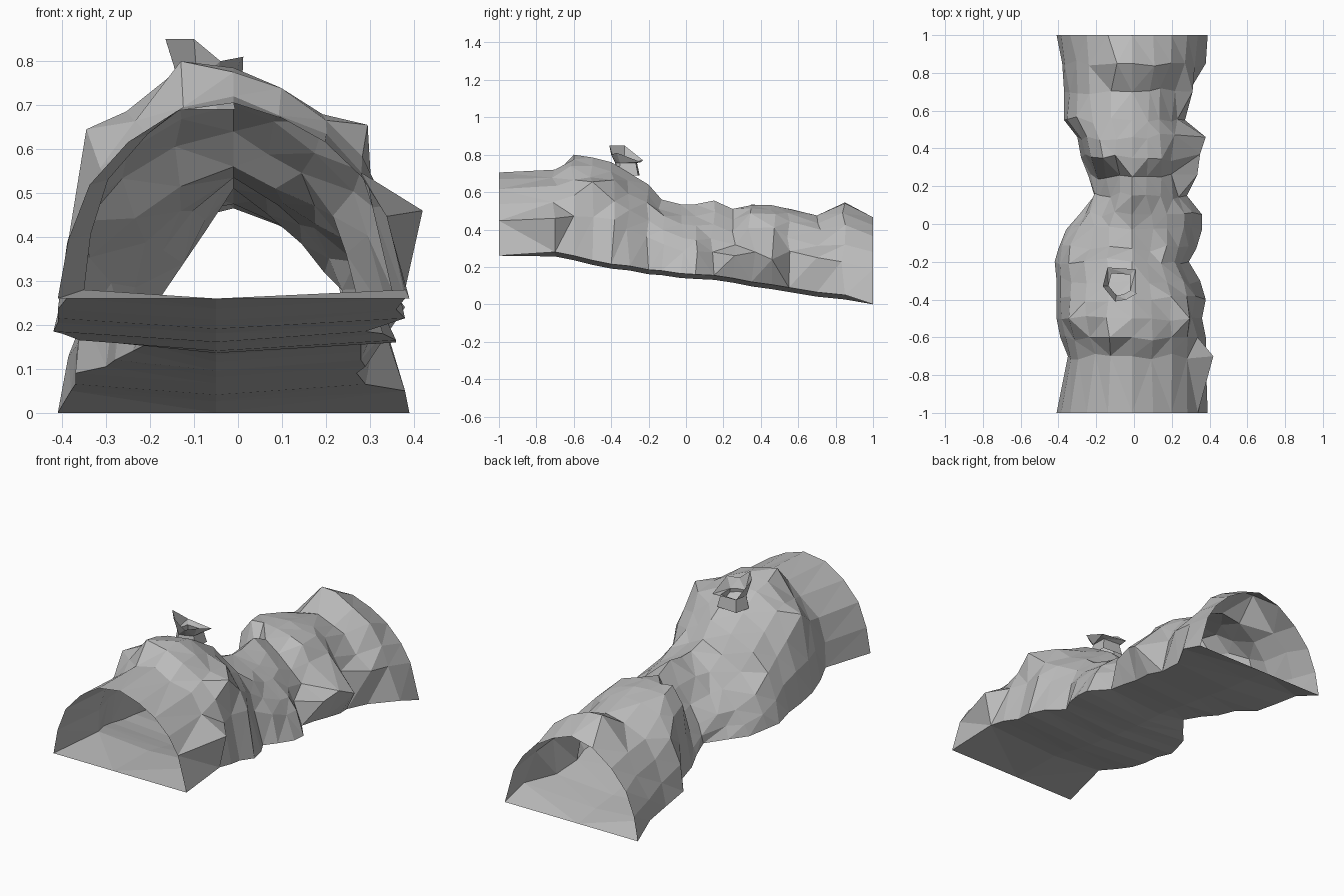
import bpy
import bmesh
import random
from mathutils import Vector

random.seed(4)

default_cube = bpy.data.objects.get("Cube")
if default_cube:
    bpy.data.objects.remove(default_cube, do_unlink=True)

# One flat stone colour
stone = bpy.data.materials.new("grey_stone")
stone.use_nodes = True
stone_colour = (0.5, 0.5, 0.5, 1)
stone.diffuse_color = stone_colour
stone.node_tree.nodes["Principled BSDF"].inputs["Base Color"].default_value = stone_colour

# Tunnel stations: y, left x, right x, floor edge z, crest z, pinch of the arch
STATIONS = [
    (-1, -.41, .39, .26, .705, 0),
    (-.7, -.35, .38, .28, .72, 0),
    (-.6, -.39, .38, .26, .775, 0),
    (-.5, -.41, .36, .235, .785, -.1),
    (-.4, -.41, .38, .215, .76, -.1),
    (-.3, -.41, .35, .205, .7, 0),
    (-.2, -.42, .29, .185, .64, .1),
    (-.13, -.4, .33, .18, .56, .3),
    (-.03, -.36, .36, .165, .535, .5),
    (.05, -.29, .36, .16, .535, .6),
    (.15, -.21, .28, .155, .555, .8),
    (.25, -.24, .28, .14, .51, .7),
    (.35, -.28, .28, .12, .53, -.6),
    (.46, -.3, .29, .105, .53, -.5),
    (.55, -.37, .27, .09, .51, -.2),
    (.7, -.37, .29, .065, .475, 0),
    (.85, -.38, .38, .05, .54, .3),
    (1, -.41, .39, 0, .465, .1),
]

# Arch profile as side fraction and height fraction
ARCH = [(-1, 0), (-.94, .3), (-.82, .58), (-.6, .8), (-.32, .96), (0, 1),
        (.28, .92), (.52, .8), (.73, .62), (.87, .42), (1, 0)]
CREST_X = -.01

# Single rocks standing out of the wall, by station and arch point
OUTCROPS = {
    (1, 9): (.42, -.7, .46),
    (2, 4): (-.13, -.6, .8),
    (3, 2): (-.345, -.5, .645),
    (3, 8): (.295, -.5, .655),
    (11, 9): (.335, .26, .26),
    (12, 9): (.35, .37, .28),
    (13, 9): (.38, .46, .24),
    (15, 9): (.31, .7, .25),
    (16, 4): (-.09, .85, .545),
}


def ring_points(index, station):
    """Closed cross-section: over the arch, then back along the floor."""
    y, left, right, edge, crest, pinch = station
    is_end = index in (0, len(STATIONS) - 1)
    points = []
    for slot, (side, height) in enumerate(ARCH):
        reach = CREST_X - left if side < 0 else right - CREST_X
        weight = pinch if side < 0 else pinch / 2
        lifted = height + weight * (1 - abs(side) - height)
        point = Vector((CREST_X + side * reach, y, edge + min(lifted, 1) * (crest - edge)))
        # Rough the rock between the crest and the floor edges
        if (index, slot) in OUTCROPS:
            point = Vector(OUTCROPS[index, slot])
        elif not is_end and 0 < height < 1:
            point.x += random.uniform(-.01, .01)
            point.y += random.uniform(-.02, .02)
            point.z += random.uniform(-.012, .006)
        points.append(point)
    floor_drop = 0 if is_end else .024
    points.append(Vector((-.05, y, edge - floor_drop)))
    return points


def loft(name, rings):
    """Skin a list of equal closed rings with flat triangles."""
    bm = bmesh.new()
    rows = [[bm.verts.new(point) for point in ring] for ring in rings]
    for lower, upper in zip(rows, rows[1:]):
        count = len(lower)
        for i in range(count):
            j = (i + 1) % count
            bm.faces.new((lower[i], lower[j], upper[j], upper[i]))
    bmesh.ops.triangulate(bm, faces=bm.faces[:], quad_method="SHORT_EDGE")
    mesh = bpy.data.meshes.new(name)
    bm.to_mesh(mesh)
    bm.free()
    mesh.materials.append(stone)
    part = bpy.data.objects.new(name, mesh)
    bpy.context.collection.objects.link(part)


# Tunnel shell, open at both ends
loft("cave_tunnel", [ring_points(i, station) for i, station in enumerate(STATIONS)])

# Jagged open shaft on the roof
rim = [Vector(p) for p in (
    (-.165, -.33, .85), (-.1, -.41, .85), (-.04, -.4, .8),
    (.012, -.37, .81), (.01, -.24, .76), (-.14, -.23, .77))]
shaft_centre = Vector((-.08, -.32, 0))


def shaft_ring(spread, height):
    """Shrunken level copy of the rim outline."""
    return [Vector((shaft_centre.x + (p.x - shaft_centre.x) * spread,
                    shaft_centre.y + (p.y - shaft_centre.y) * spread,
                    height)) for p in rim]


loft("roof_shaft", [list(ring) for ring in (
    reversed(rim), reversed(shaft_ring(.65, .755)), reversed(shaft_ring(.8, .69)))])
